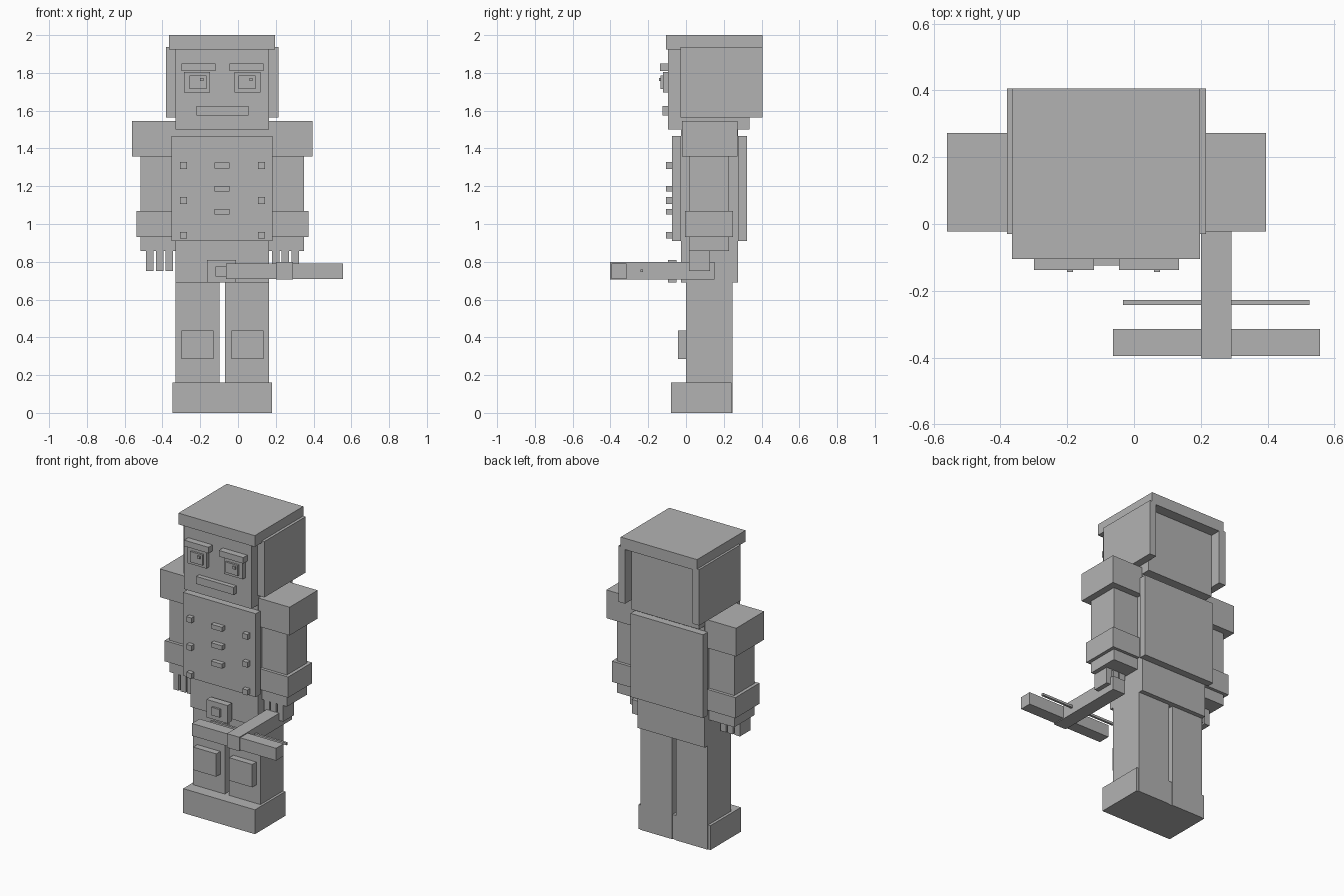
import bpy

CX = -0.0825  # symmetry plane of the figure

grey = bpy.data.materials.new("plain grey")
grey.diffuse_color = (0.45, 0.45, 0.45, 1)


def box(name, x, y, z):
    """Axis-aligned box from (min, max) pairs."""
    lo, hi = zip(x, y, z)
    v = [(a, b, c) for a in (lo[0], hi[0]) for b in (lo[1], hi[1]) for c in (lo[2], hi[2])]
    f = [(0, 1, 3, 2), (4, 6, 7, 5), (0, 4, 5, 1), (2, 3, 7, 6), (0, 2, 6, 4), (1, 5, 7, 3)]
    me = bpy.data.meshes.new(name)
    me.from_pydata(v, [], f)
    me.materials.append(grey)
    ob = bpy.data.objects.new(name, me)
    bpy.context.collection.objects.link(ob)
    return ob


def pair(name, x, y, z):
    """Box plus its mirror image across the figure's centre."""
    box(name + "_right", x, y, z)
    box(name + "_left", (2 * CX - x[1], 2 * CX - x[0]), y, z)


# head and hair
box("head", (-0.33, 0.165), (-0.095, 0.335), (1.50, 1.93))
box("hair_top", (-0.365, 0.197), (-0.105, 0.405), (1.925, 2.0))
pair("hair_side", (-0.38, -0.33), (-0.03, 0.405), (1.565, 1.937))

# face
pair("eyebrow", (-0.30, -0.12), (-0.138, -0.095), (1.81, 1.85))
pair("eye", (-0.285, -0.147), (-0.122, -0.095), (1.695, 1.805))
pair("pupil", (-0.257, -0.167), (-0.135, -0.12), (1.715, 1.785))
for i, x in enumerate((-0.20, 0.06)):
    box(f"eye_glint_{i}", (x, x + 0.018), (-0.143, -0.134), (1.756, 1.774))
box("mouth", (-0.22, 0.055), (-0.125, -0.095), (1.575, 1.625))

# torso, chest and back plates
box("torso", (-0.33, 0.165), (-0.027, 0.275), (0.69, 1.50))
box("chest_plate", (-0.352, 0.183), (-0.075, -0.027), (0.91, 1.465))
box("back_plate", (-0.352, 0.183), (0.275, 0.323), (0.91, 1.465))

# buttons
for i, z in enumerate((1.292, 1.107, 0.922)):
    pair(f"side_button_{i}", (-0.307, -0.27), (-0.105, -0.075), (z, z + 0.035))
for i, z in enumerate((1.295, 1.172, 1.05)):
    box(f"middle_button_{i}", (-0.125, -0.045), (-0.105, -0.075), (z, z + 0.03))

# buckle
box("buckle", (-0.165, -0.01), (-0.095, -0.05), (0.69, 0.81))
box("buckle_centre", (-0.12, -0.06), (-0.108, -0.095), (0.722, 0.775))

# legs
pair("leg", (-0.33, -0.097), (0.0, 0.245), (0.0, 0.69))
pair("knee_pad", (-0.30, -0.13), (-0.043, 0.0), (0.285, 0.437))
box("shoes", (-0.348, 0.181), (-0.08, 0.24), (0.0, 0.162))

# arms
pair("shoulder", (-0.56, -0.33), (-0.022, 0.273), (1.357, 1.545))
pair("arm", (-0.515, -0.33), (0.015, 0.228), (0.857, 1.36))
pair("cuff", (-0.537, -0.31), (-0.005, 0.248), (0.93, 1.068))
for i, x in enumerate((-0.487, -0.435, -0.385)):
    pair(f"finger_{i}", (x, x + 0.04), (0.015, 0.128), (0.75, 0.857))

# crossbow
box("crossbow_stock", (0.20, 0.292), (-0.403, 0.152), (0.705, 0.798))
box("crossbow_bow", (-0.063, 0.557), (-0.395, -0.315), (0.71, 0.792))
box("crossbow_string", (-0.033, 0.525), (-0.242, -0.227), (0.745, 0.76))
